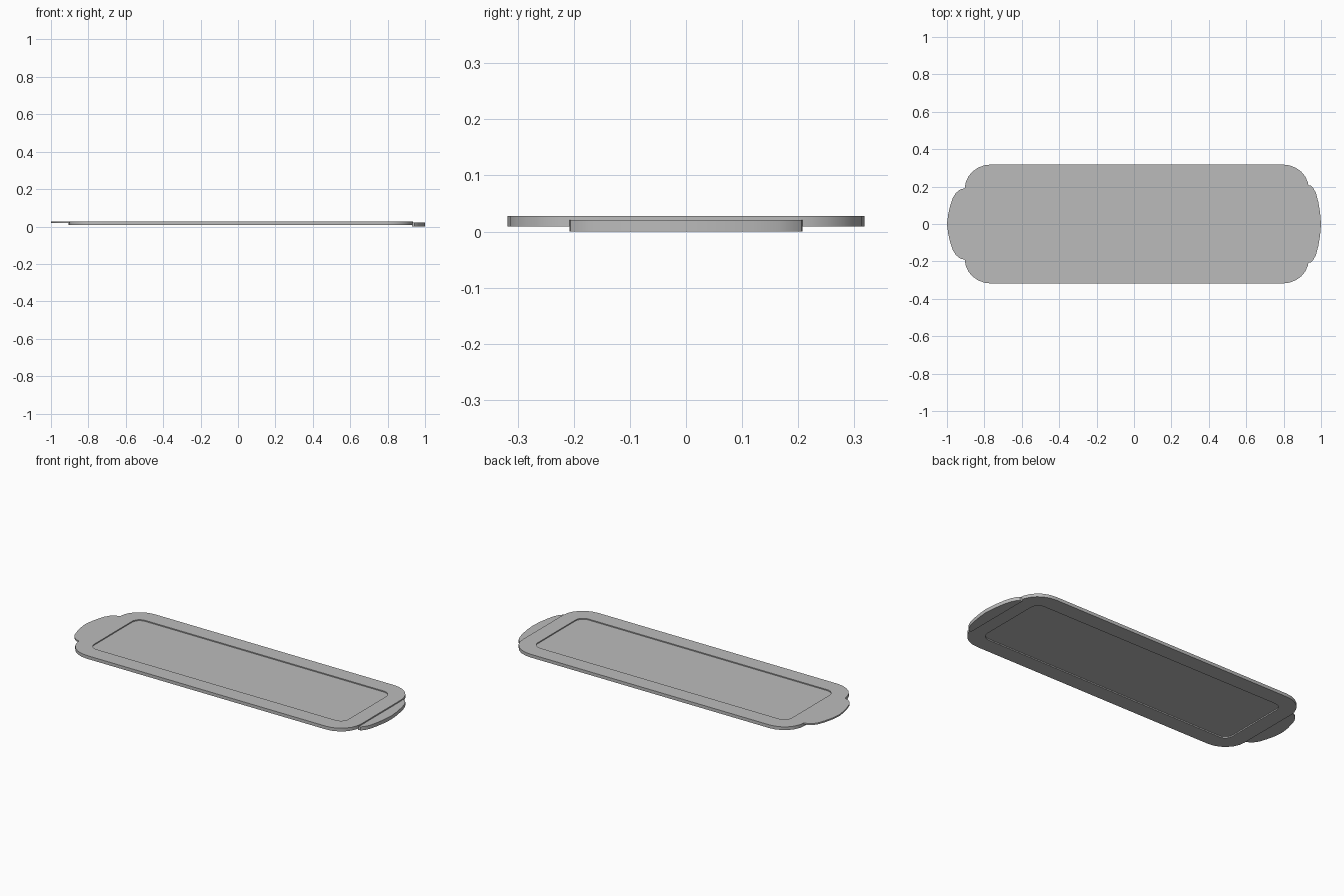
import bpy
import bmesh
from math import sin, cos, pi

cube = bpy.data.objects.get("Cube")
if cube:
    bpy.data.objects.remove(cube, do_unlink=True)

# Single grey finish
GREY = (0.5, 0.5, 0.5, 1)
grey = bpy.data.materials.new("tray_grey")
grey.use_nodes = True
grey.diffuse_color = GREY
grey.node_tree.nodes["Principled BSDF"].inputs["Base Color"].default_value = GREY

CENTRE = 0.015


def rounded_rect(hx, hy, rx, ry, steps=6):
    """Counter-clockwise outline of a rounded rectangle."""
    pts = []
    for quarter, (sx, sy) in enumerate(((1, 1), (-1, 1), (-1, -1), (1, -1))):
        for i in range(steps + 1):
            a = (quarter + i / steps) * pi / 2
            pts.append((CENTRE + sx * (hx - rx) + rx * cos(a),
                        sy * (hy - ry) + ry * sin(a)))
    return pts


def finish(name, bm):
    bmesh.ops.recalc_face_normals(bm, faces=bm.faces)
    mesh = bpy.data.meshes.new(name)
    bm.to_mesh(mesh)
    bm.free()
    mesh.materials.append(grey)
    obj = bpy.data.objects.new(name, mesh)
    bpy.context.collection.objects.link(obj)
    bpy.ops.object.select_all(action="DESELECT")
    obj.select_set(True)
    bpy.context.view_layer.objects.active = obj
    bpy.ops.object.shade_smooth_by_angle()
    return obj


def ring(bm, outline, z):
    return [bm.verts.new((x, y, z)) for x, y in outline]


def bridge(bm, a, b):
    for i in range(len(a)):
        j = (i + 1) % len(a)
        bm.faces.new((a[i], a[j], b[j], b[i]))


# Tray body: rounded rim with a shallow recessed panel on both sides
outer = rounded_rect(0.92, 0.318, 0.14, 0.13)
inner = rounded_rect(0.83, 0.225, 0.05, 0.05)
bm = bmesh.new()
loops = [ring(bm, inner, 0.016), ring(bm, inner, 0.009), ring(bm, outer, 0.009),
         ring(bm, outer, 0.028), ring(bm, inner, 0.028), ring(bm, inner, 0.022)]
for a, b in zip(loops, loops[1:]):
    bridge(bm, a, b)
bm.faces.new(loops[0])
bm.faces.new(loops[-1])
finish("tray_body", bm)


def end_tab(name, half, z0, z1):
    """Curved grip plate from half of its outline, mirrored across y."""
    outline = half + [(x, -y) for x, y in reversed(half) if y > 0]
    bm = bmesh.new()
    low, high = ring(bm, outline, z0), ring(bm, outline, z1)
    bridge(bm, low, high)
    bm.faces.new(low)
    bm.faces.new(high)
    finish(name, bm)


# Upper grip at the -x end, lower grip at the +x end
end_tab("upper_grip",
        [(-0.904, 0.192), (-0.93, 0.184), (-0.952, 0.166), (-0.969, 0.14),
         (-0.982, 0.1), (-0.993, 0.055), (-1, 0)], 0.019, 0.028)
end_tab("lower_grip",
        [(0.93, 0.208), (0.945, 0.206), (0.96, 0.19), (0.973, 0.165),
         (0.985, 0.12), (0.995, 0.06), (1, 0)], 0, 0.021)
